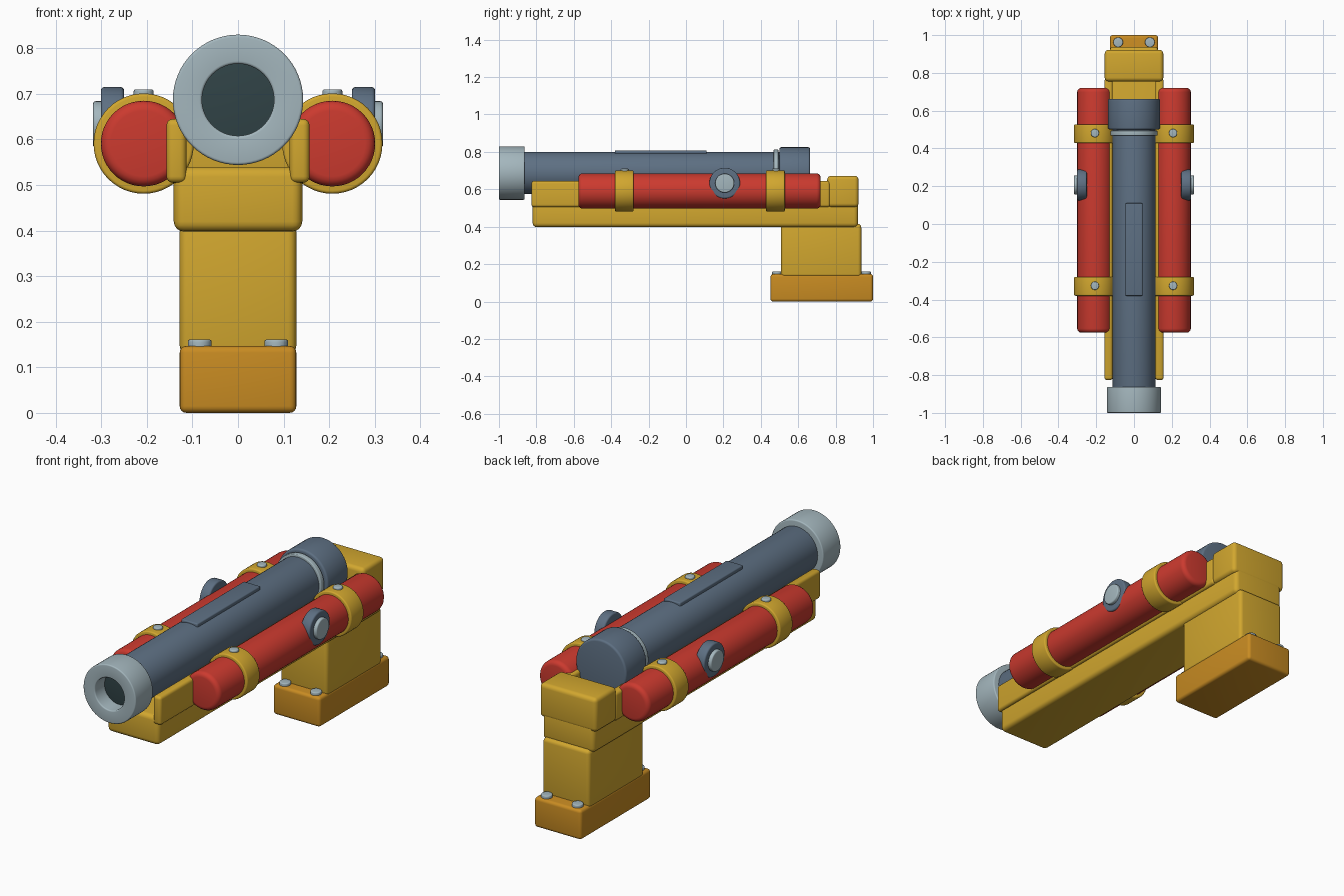
import bpy, math
from mathutils import Matrix, Vector

if "Cube" in bpy.data.objects:
    bpy.data.objects.remove(bpy.data.objects["Cube"])


def mat(name, rgb):
    m = bpy.data.materials.new(name)
    m.diffuse_color = (*rgb, 1)
    m.use_nodes = True
    m.node_tree.nodes["Principled BSDF"].inputs["Base Color"].default_value = m.diffuse_color
    return m


YELLOW = mat("yellow paint", (0.64, 0.385, 0.028))
ORANGE = mat("orange paint", (0.58, 0.26, 0.016))
RED = mat("red paint", (0.60, 0.042, 0.028))
BLUE = mat("blue steel", (0.11, 0.16, 0.225))
GREY = mat("light steel", (0.37, 0.47, 0.51))
DARK = mat("dark bore", (0.03, 0.056, 0.062))


def finish(o, name, m):
    o.name = name
    o.data.name = name
    o.data.materials.append(m)
    bpy.ops.object.select_all(action='DESELECT')
    o.select_set(True)
    bpy.context.view_layer.objects.active = o
    bpy.ops.object.shade_smooth_by_angle(angle=math.radians(35))
    return o


def box(name, lo, hi, m, bevel=0.015):
    """Rounded block given by two opposite corners."""
    lo, hi = Vector(lo), Vector(hi)
    bpy.ops.mesh.primitive_cube_add(size=1)
    o = bpy.context.object
    o.data.transform(Matrix.Translation((lo + hi) / 2) @ Matrix.Diagonal((*(hi - lo), 1)))
    b = o.modifiers.new("bevel", 'BEVEL')
    b.width, b.segments = bevel, 4
    bpy.ops.object.modifier_apply(modifier="bevel")
    return finish(o, name, m)


def arc(cr, ct, b, a0, a1, n=4):
    """Quarter-round profile points around a corner centre."""
    return [(cr + b * math.cos(math.radians(a0 + (a1 - a0) * i / n)),
             ct + b * math.sin(math.radians(a0 + (a1 - a0) * i / n))) for i in range(n + 1)]


def lathe(name, profile, origin, axis, m, n=48, closed=False):
    """Spin (radius, distance) points about an axis through origin."""
    rot = Vector((0, 0, 1)).rotation_difference(Vector(axis)).to_matrix()
    verts = [Vector(origin) + rot @ Vector((r * math.cos(2 * math.pi * k / n),
                                            r * math.sin(2 * math.pi * k / n), t))
             for r, t in profile for k in range(n)]
    p = len(profile)
    faces = [(i * n + k, i * n + (k + 1) % n,
              (i + 1) % p * n + (k + 1) % n, (i + 1) % p * n + k)
             for i in range(p if closed else p - 1) for k in range(n)]
    if not closed:
        faces += [tuple(reversed(range(n))), tuple((p - 1) * n + k for k in range(n))]
    me = bpy.data.meshes.new(name)
    me.from_pydata(verts, [], faces)
    o = bpy.data.objects.new(name, me)
    bpy.context.collection.objects.link(o)
    return finish(o, name, m)


def rod(name, origin, axis, radius, length, m, bevel=0.005, n=48):
    """Cylinder with rounded rims, starting at origin."""
    prof = (arc(radius - bevel, bevel, bevel, -90, 0)
            + arc(radius - bevel, length - bevel, bevel, 0, 90))
    return lathe(name, prof, origin, axis, m, n)


Y, Z = (0, 1, 0), (0, 0, 1)
BZ = 0.687            # barrel axis height
TX, TZ = 0.207, 0.591  # side tube axis

# Foot, neck and cradle
box("foot", (-0.128, 0.452, 0), (0.128, 1.0, 0.147), ORANGE)
box("neck", (-0.128, 0.508, 0.13), (0.128, 0.937, 0.415), YELLOW, 0.018)
box("cradle_beam", (-0.141, -0.82, 0.398), (0.141, 0.92, 0.54), YELLOW, 0.022)
box("rear_block", (-0.155, 0.755, 0.505), (0.155, 0.922, 0.672), YELLOW, 0.02)

# Barrel, rear cap and collar
rod("barrel", (0, -0.88, BZ), Y, 0.113, 1.45, BLUE)
rod("rear_cap", (0, 0.5, BZ), Y, 0.138, 0.163, BLUE, 0.01)
rod("collar", (0, 0.468, BZ), Y, 0.125, 0.026, GREY, 0.004)
box("top_plate", (-0.045, -0.38, 0.77), (0.045, 0.11, 0.808), BLUE, 0.006)

# Muzzle ring with a recessed bore
muzzle = (arc(0.085, 0.006, 0.006, 180, 270) + arc(0.137, 0.006, 0.006, -90, 0)
          + arc(0.137, 0.131, 0.006, 0, 90) + [(0.079, 0.137)])
lathe("muzzle", muzzle, (0, -1.0, BZ), Y, GREY, 64, closed=True)
rod("bore", (0, -0.925, BZ), Y, 0.08, 0.05, DARK, 0.001)

# Parts repeated on both sides
for s, side in ((-1, "left"), (1, "right")):
    xs = sorted((s * 0.113, s * 0.157))
    box(side + "_rail", (xs[0], -0.826, 0.505), (xs[1], 0.77, 0.645), YELLOW, 0.014)
    rod(side + "_tube", (s * TX, -0.575, TZ), Y, 0.094, 1.295, RED, 0.022)
    for y, end in ((-0.33, "front"), (0.478, "rear")):
        rod(f"{side}_{end}_band", (s * TX, y - 0.05, TZ), Y, 0.11, 0.1, YELLOW, 0.007)
        rod(f"{side}_{end}_band_bolt", (s * TX, y + 0.003, 0.68), Z, 0.022, 0.03, GREY, 0.005, 24)
    rod(side + "_pivot_disc", (s * 0.25, 0.207, 0.633), (s, 0, 0), 0.082, 0.051, BLUE, 0.008)
    rod(side + "_pivot_bolt", (s * 0.28, 0.207, 0.633), (s, 0, 0), 0.051, 0.038, GREY, 0.006, 32)
    for y, end in ((0.487, "front"), (0.962, "rear")):
        rod(f"{side}_{end}_foot_bolt", (s * 0.084, y, 0.135), Z, 0.026, 0.026, GREY, 0.005, 24)
